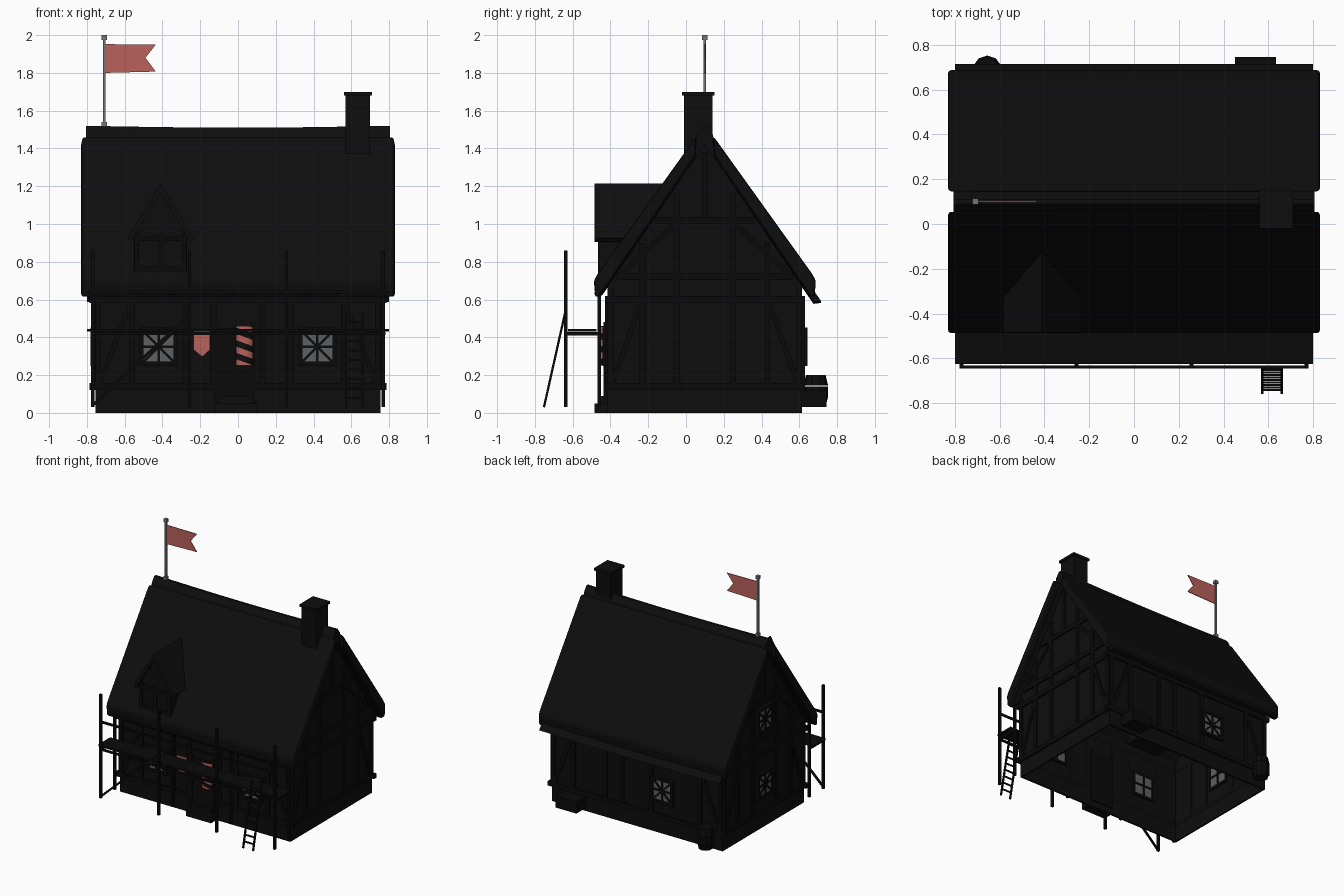
import bpy, bmesh, math
from mathutils import Vector, Matrix

cube = bpy.data.objects.get("Cube")
if cube:
    bpy.data.objects.remove(cube)


def material(name, r, g, b):
    m = bpy.data.materials.new(name)
    m.use_nodes = True
    m.diffuse_color = (r, g, b, 1)
    m.node_tree.nodes["Principled BSDF"].inputs["Base Color"].default_value = (r, g, b, 1)
    return m


SOOT = material("soot black", 0.004, 0.004, 0.004)
TIMBER = material("dark timber", 0.003, 0.003, 0.003)
RED = material("faded red", 0.48, 0.12, 0.105)
METAL = material("metal grey", 0.17, 0.175, 0.18)
GLASS = material("window grey", 0.11, 0.115, 0.12)


def finish(name, bm, *mats):
    bmesh.ops.recalc_face_normals(bm, faces=bm.faces)
    me = bpy.data.meshes.new(name)
    bm.to_mesh(me)
    bm.free()
    ob = bpy.data.objects.new(name, me)
    for m in mats:
        me.materials.append(m)
    bpy.context.collection.objects.link(ob)
    return ob


def box(name, x0, x1, y0, y1, z0, z1, mat=TIMBER):
    bm = bmesh.new()
    size = Matrix.Diagonal((x1 - x0, y1 - y0, z1 - z0, 1))
    mid = Matrix.Translation(((x0 + x1) / 2, (y0 + y1) / 2, (z0 + z1) / 2))
    bmesh.ops.create_cube(bm, size=1, matrix=mid @ size)
    return finish(name, bm, mat)


def beam(name, a, b, w, depth, normal=(0, -1, 0), mat=TIMBER):
    """Bar from a to b, its depth measured along normal."""
    a, b, n = Vector(a), Vector(b), Vector(normal)
    d = (b - a).normalized()
    n = (n - d * n.dot(d)).normalized()
    m = Matrix((d.cross(n), n, d)).transposed().to_4x4()
    m.translation = (a + b) / 2
    bm = bmesh.new()
    bmesh.ops.create_cube(bm, size=1, matrix=m @ Matrix.Diagonal((w, depth, (b - a).length, 1)))
    return finish(name, bm, mat)


def prism(name, points, start, end, axis, mat=SOOT, steps=1, sag=0.0):
    """Extrude a 2D outline along x (points are y, z) or y (points are x, z)."""
    bm = bmesh.new()
    rings = []
    for i in range(steps + 1):
        t = start + (end - start) * i / steps
        dip = sag * math.sin(math.pi * i / steps)
        rings.append([bm.verts.new((t, p, q - dip) if axis == "x" else (p, t, q - dip)) for p, q in points])
    n = len(points)
    for r, s in zip(rings, rings[1:]):
        for k in range(n):
            bm.faces.new((r[k], r[(k + 1) % n], s[(k + 1) % n], s[k]))
    bm.faces.new(rings[0])
    bm.faces.new(rings[-1])
    return finish(name, bm, mat)


# House shell, open underneath
RIDGE = 0.1
section = [(-0.415, 0), (0.615, 0), (0.615, 0.67), (RIDGE, 1.42), (-0.415, 0.67)]
shell = prism("house_walls", section, -0.755, 0.755, "x")
bm = bmesh.new()
bm.from_mesh(shell.data)
floor = [f for f in bm.faces if all(v.co.z < 0.01 for v in f.verts)]
bmesh.ops.delete(bm, geom=floor, context="FACES")
bm.to_mesh(shell.data)
bm.free()
shell.modifiers.new("thickness", "SOLIDIFY").thickness = 0.02


# Roof slopes in three overlapping courses
def slope(d):
    return 1.49 - 1.46 * d


def half_roof(side, tail):
    stops = [0, 0.2, 0.39, tail]
    pts = []
    for a, b in zip(stops, stops[1:]):
        pts += [(a, slope(a)), (b, slope(b) + (0.02 if b < tail else 0))]
    pts += [(tail - 0.04, slope(tail) - 0.005), (0, 1.42)]
    return [(RIDGE + side * d, z) for d, z in pts]


prism("roof_back", half_roof(1, 0.615), -0.8, 0.8, "x", steps=10, sag=0.01)
prism("roof_front", half_roof(-1, 0.585), -0.8, 0.8, "x", steps=10, sag=0.01)
cap = [(0.05, 1.44), (0.06, 1.48), (0.09, 1.52), (0.11, 1.52), (0.14, 1.48), (0.15, 1.44), (0.1, 1.42)]
prism("ridge_cap", cap, -0.805, 0.805, "x", steps=10, sag=0.01)

# Thick rolled edges covering the slopes
for side, name in ((1, "back"), (-1, "front")):
    edge = [(0.045, 1.465), (0.565, 0.74), (0.588, 0.7), (0.58, 0.61), (0.555, 0.62), (0.05, 1.36)]
    edge = [(RIDGE + side * d, z) for d, z in edge]
    ob = prism("roof_edge_" + name, edge, -0.83, 0.83, "x")
    bev = ob.modifiers.new("soft_edge", "BEVEL")
    bev.width, bev.segments = 0.02, 2

# Chimney
box("chimney", 0.57, 0.7, -0.01, 0.14, 1.3, 1.68, SOOT)
box("chimney_cap", 0.56, 0.71, -0.02, 0.15, 1.68, 1.7, SOOT)

# Dormer
DX = -0.41
prism("dormer_walls", [(DX - 0.14, 0.66), (DX + 0.14, 0.66), (DX + 0.14, 0.95), (DX, 1.18), (DX - 0.14, 0.95)],
      -0.455, -0.08, "y")
prism("dormer_roof", [(DX, 1.215), (DX + 0.175, 0.925), (DX + 0.155, 0.905), (DX, 1.165),
                      (DX - 0.155, 0.905), (DX - 0.175, 0.925)], -0.485, -0.08, "y")
for z in (0.75, 0.91):
    box("dormer_rail", DX - 0.14, DX + 0.14, -0.465, -0.45, z, z + 0.025)
for s in (-0.125, 0, 0.125):
    box("dormer_post", DX + s - 0.012, DX + s + 0.012, -0.465, -0.45, 0.7, 0.95)

# Wall frames: origin on the wall, sideways direction, outward normal
FACES = {
    "front": (Vector((0, -0.415, 0)), Vector((1, 0, 0)), Vector((0, -1, 0))),
    "back": (Vector((0, 0.615, 0)), Vector((1, 0, 0)), Vector((0, 1, 0))),
    "right": (Vector((0.755, 0, 0)), Vector((0, 1, 0)), Vector((1, 0, 0))),
    "left": (Vector((-0.755, 0, 0)), Vector((0, 1, 0)), Vector((-1, 0, 0))),
}


def wall_bar(name, face, s0, z0, s1, z1, w=0.03, out=0.0, depth=0.03, mat=TIMBER):
    o, s, n = FACES[face]
    up = Vector((0, 0, 1))
    return beam(name, o + s * s0 + up * z0 + n * out, o + s * s1 + up * z1 + n * out, w, depth, n, mat)


def window(face, s, z):
    h = 0.08
    wall_bar(face + "_window_glass", face, s, z - h, s, z + h, 2 * h, -0.005, 0.04, GLASS)
    for k in (-1, 1):
        e = k * (h + 0.01)
        wall_bar(face + "_window_jamb", face, s + e, z - 0.1, s + e, z + 0.1, 0.022, 0, 0.054)
        wall_bar(face + "_window_rail", face, s - 0.1, z + e, s + 0.1, z + e, 0.022, 0, 0.054)
        wall_bar(face + "_window_lattice", face, s - h, z - k * h, s + h, z + k * h, 0.014, 0.017, 0.01)
    wall_bar(face + "_window_mullion", face, s, z - h, s, z + h, 0.014, -0.004, 0.053)
    wall_bar(face + "_window_transom", face, s - h, z, s + h, z, 0.014, -0.004, 0.053)


window("front", -0.42, 0.35)
window("front", 0.42, 0.35)
window("back", -0.23, 0.35)
window("left", RIDGE, 0.35)
window("left", RIDGE, 0.87)

# Half-timbering on the long walls
for face in ("front", "back"):
    for z in (0.14, 0.6):
        wall_bar(face + "_plate", face, -0.785, z, 0.785, z, 0.035)
    for s in (0.74, 0.56, 0.28, 0.13):
        for k in (-1, 1):
            if face == "front" or k * s != -0.28:
                wall_bar(face + "_stud", face, k * s, 0.14, k * s, 0.6)
    for k in (-1, 1):
        wall_bar(face + "_brace", face, k * 0.73, 0.16, k * 0.57, 0.58, 0.025, 0, 0.024)

# Half-timbering on the gables
for face in ("left", "right"):
    for z in (0.14, 0.6, 0.72, 1.02):
        half = min(0.515, (1.40 - z) / 1.456)
        wall_bar(face + "_tie", face, RIDGE - half, z, RIDGE + half, z, 0.035)
    for s in (-0.5, -0.33, -0.15, 0.15, 0.33, 0.5):
        wall_bar(face + "_stud", face, RIDGE + s, 0.14, RIDGE + s, 1.38 - 1.456 * abs(s))
    wall_bar(face + "_king_post", face, RIDGE, 1.02, RIDGE, 1.38)
    for k in (-1, 1):
        wall_bar(face + "_brace", face, RIDGE + k * 0.49, 0.16, RIDGE + k * 0.34, 0.58, 0.025, 0, 0.024)
        wall_bar(face + "_upper_brace", face, RIDGE + k * 0.45, 0.73, RIDGE + k * 0.16, 1.0, 0.025, 0, 0.024)

# Door and step
wall_bar("door", "front", -0.02, 0.05, -0.02, 0.45, 0.17, -0.005, 0.04)
for s in (-0.115, 0.075):
    wall_bar("door_jamb", "front", s, 0.05, s, 0.48, 0.025, 0, 0.045)
box("door_step", -0.12, 0.1, -0.485, -0.4, 0, 0.05, SOOT)
box("door_step_upper", -0.1, 0.08, -0.45, -0.4, 0.05, 0.09, SOOT)

# Red shield sign
shield = [(-0.235, 0.44), (-0.147, 0.44), (-0.147, 0.335), (-0.19, 0.297), (-0.235, 0.335)]
prism("shield_sign", shield, -0.442, -0.433, "y", RED)

# Striped half-round pole with slanted bands
bm = bmesh.new()
rows, arc, pitch = 9, 12, 0.0335
grid = []
for r in range(rows):
    line = []
    for k in range(arc + 1):
        a = math.pi * k / arc
        z = 0.235 + r * pitch - 0.016 * math.cos(a)
        line.append(bm.verts.new((0.034 + 0.045 * math.cos(a), -0.435 - 0.03 * math.sin(a), min(max(z, 0.25), 0.46))))
    grid.append(line)
for r in range(rows - 1):
    for k in range(arc):
        f = bm.faces.new((grid[r][k], grid[r][k + 1], grid[r + 1][k + 1], grid[r + 1][k]))
        f.material_index = r % 2
bmesh.ops.dissolve_degenerate(bm, dist=0.0001, edges=bm.edges)
finish("striped_pole", bm, RED, SOOT)

# Scaffolding
for x in (-0.77, -0.257, 0.257, 0.77):
    beam("scaffold_outer_post", (x, -0.637, 0.03), (x, -0.637, 0.86), 0.018, 0.018)
    beam("scaffold_inner_post", (x, -0.46, 0.03), (x, -0.46, 0.64), 0.018, 0.018)
    beam("scaffold_crossbar", (x, -0.64, 0.42), (x, -0.45, 0.42), 0.018, 0.018, (0, 0, 1))
box("scaffold_platform", -0.8, 0.8, -0.625, -0.475, 0.43, 0.445)
for z in (0.42, 0.64):
    box("scaffold_rail", -0.78, 0.78, -0.645, -0.632, z - 0.008, z + 0.008)
beam("scaffold_brace", (-0.77, -0.64, 0.04), (-0.257, -0.64, 0.52), 0.015, 0.012)

# Ladder
foot, top = Vector((0, -0.752, 0.03)), Vector((0, -0.64, 0.53))
for x in (0.572, 0.66):
    s = Vector((x, 0, 0))
    beam("ladder_rail", foot + s, top + s, 0.012, 0.012)
for i in range(1, 10):
    p = foot.lerp(top, i / 10)
    beam("ladder_rung", p + Vector((0.572, 0, 0)), p + Vector((0.66, 0, 0)), 0.01, 0.01)

# Barrel and crate behind the house
bm = bmesh.new()
for z0, r0, r1 in ((0.03, 0.052, 0.065), (0.085, 0.065, 0.065), (0.145, 0.065, 0.052)):
    bmesh.ops.create_cone(bm, cap_ends=True, segments=10, radius1=r0, radius2=r1, depth=0.056,
                          matrix=Matrix.Translation((-0.655, 0.687, z0 + 0.028)))
finish("barrel", bm, TIMBER)
box("crate", 0.45, 0.635, 0.615, 0.745, 0.03, 0.12)

# Flag on its pole
box("flag_pole", -0.715, -0.701, 0.093, 0.107, 1.5, 1.98, METAL)
box("flag_pole_foot", -0.722, -0.694, 0.086, 0.114, 1.515, 1.54, METAL)
box("flag_pole_tip", -0.722, -0.694, 0.086, 0.114, 1.975, 2.0, METAL)
flag = [(-0.702, 1.952), (-0.435, 1.95), (-0.49, 1.88), (-0.435, 1.807), (-0.702, 1.8)]
prism("flag", flag, 0.098, 0.104, "y", RED)
